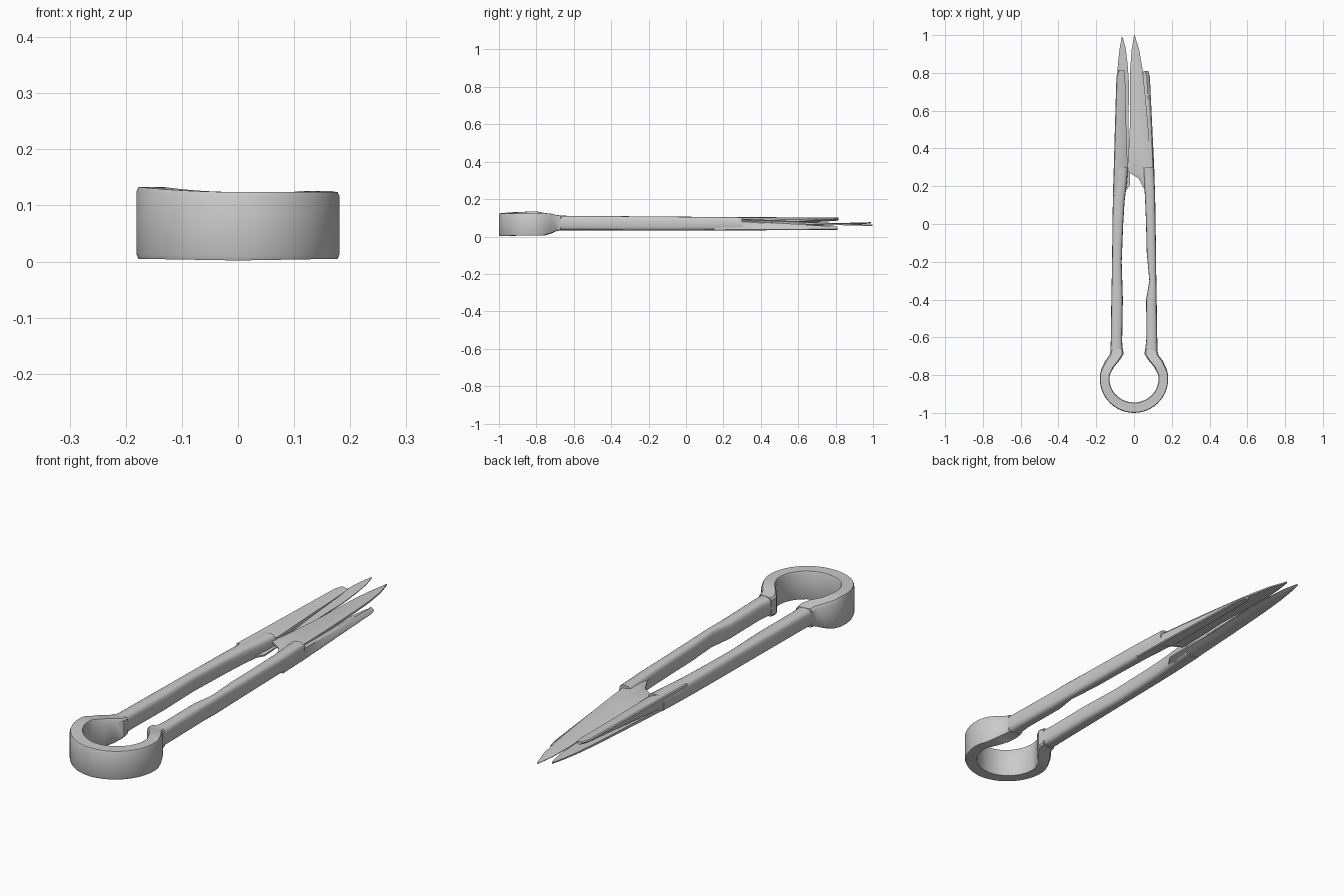
import bpy, bmesh, math

if "Cube" in bpy.data.objects:
    bpy.data.objects.remove(bpy.data.objects["Cube"])

steel = bpy.data.materials.new("grey steel")
steel.use_nodes = True
steel.diffuse_color = (0.6, 0.6, 0.6, 1)
steel.node_tree.nodes["Principled BSDF"].inputs["Base Color"].default_value = (0.6, 0.6, 0.6, 1)


def loft(name, rings, angle=40):
    """Skin a list of equal-sized point rings and cap both ends."""
    bm = bmesh.new()
    loops = [[bm.verts.new(p) for p in ring] for ring in rings]
    n = len(loops[0])
    for a, b in zip(loops, loops[1:]):
        for i in range(n):
            j = (i + 1) % n
            bm.faces.new((a[i], a[j], b[j], b[i]))
    bm.faces.new(loops[0])
    bm.faces.new(loops[-1])
    bmesh.ops.recalc_face_normals(bm, faces=bm.faces)
    mesh = bpy.data.meshes.new(name)
    bm.to_mesh(mesh)
    bm.free()
    obj = bpy.data.objects.new(name, mesh)
    bpy.context.collection.objects.link(obj)
    mesh.materials.append(steel)
    bpy.ops.object.select_all(action='DESELECT')
    obj.select_set(True)
    bpy.context.view_layer.objects.active = obj
    bpy.ops.object.shade_smooth_by_angle(angle=math.radians(angle))
    return obj


def strap(inner, outer, z0, z1, bevel):
    """Chamfered rectangle between an inner and an outer point."""
    def at(t, z):
        return [a + (b - a) * t for a, b in zip(inner, outer)] + [z]
    b = bevel * (z1 - z0)
    return [at(0, z0 + b), at(bevel, z0), at(1 - bevel, z0), at(1, z0 + b),
            at(1, z1 - b), at(1 - bevel, z1), at(bevel, z1), at(0, z1 - b)]


def oval(xi, xo, y, z0, z1, n=16):
    """Squarish rounded cross-section of an arm."""
    pts = []
    for i in range(n):
        a = math.tau * i / n
        c, s = math.cos(a), math.sin(a)
        pts.append(((xi + xo) / 2 + (xo - xi) / 2 * math.copysign(abs(c) ** 0.6, c), y,
                    (z0 + z1) / 2 + (z1 - z0) / 2 * math.copysign(abs(s) ** 0.6, s)))
    return pts


# Spring bow: open round strap with necks that narrow into the arms
necks = [(.058, -.66, .124, -.67, .033, .112), (.056, -.69, .13, -.695, .03, .115),
         (.075, -.72, .153, -.725, .016, .122), (.105, -.755, .172, -.765, .005, .126)]
bow = [strap((xi, yi), (xo, yo), z0, z1, .1) for xi, yi, xo, yo, z0, z1 in necks]
for i in range(29):
    a = math.radians(10 - 200 * i / 28)
    c, s = math.cos(a), math.sin(a)
    swell = .009 * max(0, -c) ** 2
    bow.append(strap((.13 * c, -.82 + .125 * s), (.181 * c, -.82 + .18 * s),
                     .002 + .003 * abs(c), .124 + swell, .06))
bow += [strap((-xi, yi), (-xo, yo), z0, z1, .1) for xi, yi, xo, yo, z0, z1 in reversed(necks)]
loft("spring_bow", bow, 35)

# Arms: y, inner x, outer x at stations from the bow to the blades
arms = {
    "left_arm": (1, [(-.68, .057, .125), (-.6, .064, .123), (-.4, .068, .12), (-.3, .078, .118),
                     (-.15, .068, .117), (0, .066, .114), (.15, .054, .112), (.3, .05, .106)]),
    "right_arm": (-1, [(-.68, .058, .125), (-.62, .06, .123), (-.4, .063, .12), (-.2, .062, .116),
                       (0, .058, .114), (.12, .052, .112), (.2, .036, .11), (.3, .034, .106)]),
}
for name, (side, stations) in arms.items():
    rings = []
    for i, (y, xi, xo) in enumerate(stations):
        ripple = .004 * math.sin(2.4 * i)
        z0, z1 = (.033, .106 - .008 * y) if side > 0 else (.035, .106 - .008 * y)
        rings.append(oval(side * (xi + ripple), side * xo, y, z0, z1))
    loft(name, rings, 50)

# Blades: one lies on top, the other is turned over and lies below
blades = {
    "left_blade": (1, [(.19, .05, .1), (.24, .025, .096), (.28, -.036, .092), (.4, -.028, .084),
                       (.55, -.02, .072), (.7, -.02, .058), (.82, -.02, .045),
                       (.92, -.013, .028), (.998, .0, .004)]),
    "right_blade": (-1, [(.17, .045, .1), (.21, .02, .1), (.3, .022, .1), (.45, .03, .098),
                         (.6, .028, .095), (.75, .027, .091), (.85, .034, .085),
                         (.93, .044, .076), (.99, .06, .065)]),
}
for name, (side, stations) in blades.items():
    rings = []
    for y, xi, xo in stations:
        top = .109 - .046 * y
        thick = .026 - .019 * y
        base = top - thick
        profile = [(xi, base), (xi, base + .3 * thick), (xi + .35 * (xo - xi), base + .75 * thick),
                   (xi + .7 * (xo - xi), top), (xo, top - .3 * thick), (xo, base)]
        rings.append([(side * x, y, z if side > 0 else .133 - z) for x, z in profile])
    loft(name, rings, 45)

# Spine flanges: tapered backing strips that stop short of the tips
flanges = {
    "left_flange": (1, [(.15, .06, .111), (.3, .035, .107), (.55, .04, .095),
                        (.78, .045, .084), (.81, .05, .076)]),
    "right_flange": (-1, [(.15, .05, .112), (.3, .034, .107), (.55, .042, .1),
                          (.78, .047, .093), (.815, .052, .082)]),
}
for name, (side, stations) in flanges.items():
    rings = []
    for y, xi, xo in stations:
        low, high = .031 + .006 * y, .104 - .064 * y
        mid = low + .35 * (high - low)
        profile = [(xi, mid), (xi + .5 * (xo - xi), low + .002), (xo - .004, low), (xo, low + .004),
                   (xo - .006, high - .006), (xo - .016, high), (xi, high - .01)]
        rings.append([(side * x, y, z if side > 0 else .137 - z) for x, z in profile])
    loft(name, rings, 45)
